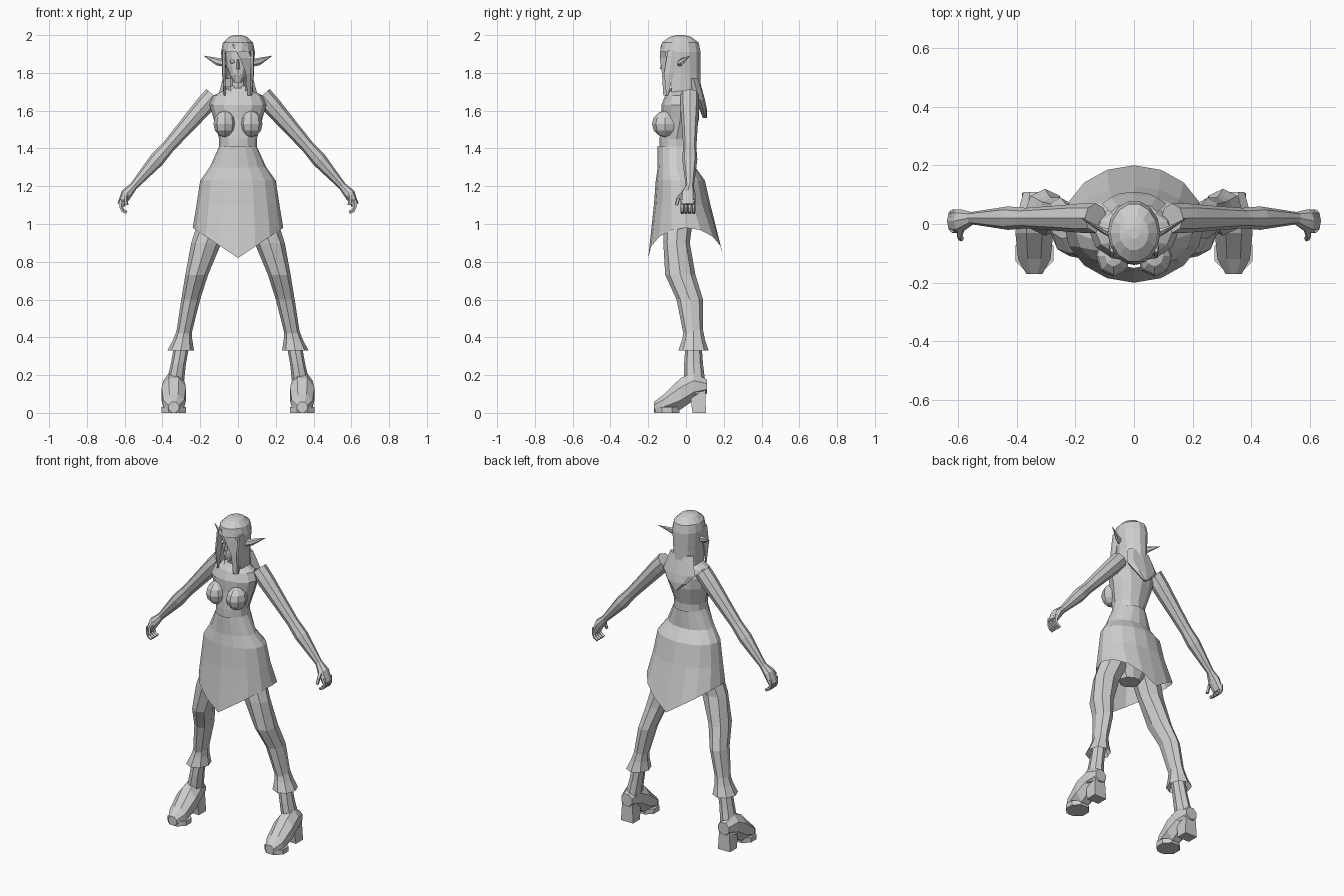
import bpy, bmesh
from math import sin, cos, pi
from mathutils import Vector

default_cube = bpy.data.objects.get("Cube")
if default_cube:
    bpy.data.objects.remove(default_cube)

X, Y, Z = Vector((1, 0, 0)), Vector((0, 1, 0)), Vector((0, 0, 1))
SIDES = {"left": 1, "right": -1}

grey = bpy.data.materials.new("plain_grey")
grey.use_nodes = True
shade = (.62, .62, .62, 1)
grey.diffuse_color = shade
grey.node_tree.nodes["Principled BSDF"].inputs["Base Color"].default_value = shade


def finish(name, bm, side=1):
    """Turn a bmesh into a flat-shaded object, reflected in x when side is -1."""
    for v in bm.verts:
        v.co.x *= side
    bmesh.ops.recalc_face_normals(bm, faces=bm.faces)
    mesh = bpy.data.meshes.new(name)
    bm.to_mesh(mesh)
    bm.free()
    mesh.materials.append(grey)
    obj = bpy.data.objects.new(name, mesh)
    bpy.context.collection.objects.link(obj)


def ring(x=0, y=0, z=0, wide=.01, deep=None):
    """One elliptical cross-section; it is round when only wide is given."""
    return Vector((x, y, z)), wide, wide if deep is None else deep


def loft(rings, sides=8, axes=(X, Y), phase=0, caps=True, adjust=None):
    """Skin the rings in order; axes=None turns each ring square to the path."""
    bm = bmesh.new()
    last = len(rings) - 1
    loops = []
    for i, (centre, wide, deep) in enumerate(rings):
        if axes:
            u, w = axes
        else:
            along = rings[min(i + 1, last)][0] - rings[max(i - 1, 0)][0]
            u, w = Y.cross(along).normalized(), Y
        loop = []
        for k in range(sides):
            angle = 2 * pi * k / sides + phase
            co = centre + u * wide * cos(angle) + w * deep * sin(angle)
            if adjust and i == last:
                adjust(co)
            loop.append(bm.verts.new(co))
        loops.append(loop)
    for low, high in zip(loops, loops[1:]):
        for k in range(sides):
            n = (k + 1) % sides
            bm.faces.new((low[k], low[n], high[n], high[k]))
    if caps:
        bm.faces.new(loops[0][::-1])
        bm.faces.new(loops[-1])
    return bm


def pair(name, rings, **options):
    """Build a left part and its reflection on the right."""
    for word, side in SIDES.items():
        finish(f"{word}_{name}", loft(rings, **options), side)


def blob(centre, size):
    """Make a faceted ellipsoid."""
    bm = bmesh.new()
    bmesh.ops.create_uvsphere(bm, u_segments=8, v_segments=6, radius=1)
    bmesh.ops.scale(bm, vec=size, verts=bm.verts)
    bmesh.ops.translate(bm, vec=centre, verts=bm.verts)
    return bm


# Torso and neck
finish("torso", loft([
    ring(y=-.05, z=1.36, wide=.1, deep=.09),
    ring(y=-.05, z=1.45, wide=.1, deep=.09),
    ring(y=-.03, z=1.56, wide=.13, deep=.1),
    ring(y=-.03, z=1.63, wide=.15, deep=.1),
    ring(y=-.03, z=1.68, wide=.13, deep=.08),
    ring(y=-.03, z=1.72, wide=.05)], sides=12))
finish("neck", loft([
    ring(y=-.03, z=1.7, wide=.04), ring(y=-.03, z=1.8, wide=.04)]))
for word, side in SIDES.items():
    finish(word + "_bust", blob((.07, -.11, 1.53), (.06, .07, .07)), side)


# Skirt, with the hem falling to a point at front and back
def pointed_hem(co):
    co.z -= .16 * (1 - abs(co.x) / .24)


finish("skirt", loft([
    ring(y=-.05, z=1.41, wide=.1),
    ring(y=-.05, z=1.3, wide=.15, deep=.1),
    ring(y=-.03, z=1.23, wide=.2, deep=.13),
    ring(y=-.02, z=1.1, wide=.22, deep=.15),
    ring(z=.98, wide=.24, deep=.2)],
    sides=16, caps=False, adjust=pointed_hem))
finish("pelvis", loft([
    ring(y=-.03, z=1.25, wide=.15, deep=.1),
    ring(y=-.03, z=1.1, wide=.18, deep=.1),
    ring(y=-.04, z=.95, wide=.06)], sides=10))


# Legs, flared cuffs and boots follow one outward-curving line
def leg_ring(z, y, wide, deep):
    return ring(.36 - .17 * z - .06 * z ** 4, y, z, wide, deep)


pair("leg", [
    leg_ring(z=1.05, y=-.04, wide=.09, deep=.08),
    leg_ring(z=.9, y=-.05, wide=.08, deep=.07),
    leg_ring(z=.73, y=-.03, wide=.06, deep=.08),
    leg_ring(z=.6, y=.02, wide=.05, deep=.07),
    leg_ring(z=.4, y=.04, wide=.04, deep=.05)])
pair("cuff", [
    leg_ring(z=.44, y=.04, wide=.04, deep=.05),
    leg_ring(z=.39, y=.04, wide=.05, deep=.06),
    leg_ring(z=.33, y=.04, wide=.07, deep=.08)], caps=False)
pair("boot_shaft", [
    leg_ring(z=.4, y=.04, wide=.04, deep=.04),
    leg_ring(z=.26, y=.04, wide=.04, deep=.05),
    leg_ring(z=.1, y=.05, wide=.05, deep=.06)])
foot = .34
pair("shoe", [
    ring(foot, .11, .14, wide=.04), ring(foot, .04, .14, wide=.06, deep=.08),
    ring(foot, -.03, .1, wide=.07, deep=.09),
    ring(foot, -.12, .05, wide=.06, deep=.05),
    ring(foot, -.17, .03, wide=.03)], axes=(X, Z), phase=pi / 8)
pair("shoe_heel", [
    ring(foot, .07, 0, wide=.06, deep=.05),
    ring(foot, .06, .13, wide=.05, deep=.06)], sides=4, phase=pi / 4)
pair("sole", [
    ring(foot, -.1, 0, wide=.07), ring(foot, -.1, .03, wide=.07)], phase=pi / 8)


# Arms run down one straight slope
def arm_ring(x, wide):
    return ring(x, .02, 1.83 - 1.14 * x, wide)


pair("arm", [
    arm_ring(x=.13, wide=.05), arm_ring(x=.18, wide=.05),
    arm_ring(x=.3, wide=.04), arm_ring(x=.37, wide=.035),
    arm_ring(x=.43, wide=.04), arm_ring(x=.56, wide=.02)], axes=None)
pair("hand", [
    arm_ring(x=.55, wide=.02),
    ring(x=.59, y=.01, z=1.16, wide=.03, deep=.04),
    ring(x=.62, y=.01, z=1.1, wide=.02, deep=.04)], axes=None)
for k, finger in enumerate(("index", "middle", "ring", "little")):
    y = .02 * (k - 1)
    pair(finger + "_finger", [
        ring(.62, y, 1.13), ring(.62, y, 1.09), ring(.61, y, 1.07),
        ring(.59, y, 1.06)], sides=5, axes=None)
pair("thumb", [
    ring(.59, -.01, 1.17, wide=.015), ring(.595, -.04, 1.14),
    ring(.59, -.05, 1.1)], sides=5, axes=None)

# Head and face
finish("head", loft([
    ring(y=-.09, z=1.75, wide=.02), ring(y=-.07, z=1.78, wide=.04, deep=.05),
    ring(y=-.05, z=1.83, wide=.06, deep=.07),
    ring(y=-.04, z=1.92, wide=.07, deep=.08),
    ring(y=-.04, z=1.96, wide=.05)], sides=12))
finish("nose", loft([
    ring(y=-.12, z=1.82, wide=.01, deep=.02),
    ring(y=-.12, z=1.87, wide=.005)], sides=4))
finish("lips", blob((0, -.11, 1.79), (.02, .01, .01)))
for word, side in SIDES.items():
    finish(word + "_eye", blob((.03, -.11, 1.86), (.015, .01, .01)), side)
pair("ear", [
    ring(.06, -.04, 1.85, wide=.02), ring(.11, -.02, 1.86, wide=.02, deep=.01),
    ring(.18, .02, 1.89, wide=.001)], sides=6, axes=None)

# Hair shell, opened in front of the face and underneath
hair = loft([
    ring(y=-.03, z=1.7, wide=.08, deep=.11),
    ring(y=-.03, z=1.8, wide=.08, deep=.11),
    ring(y=-.03, z=1.91, wide=.09, deep=.11),
    ring(y=-.03, z=1.96, wide=.08, deep=.1),
    ring(y=-.03, z=1.99, wide=.05, deep=.06),
    ring(y=-.03, z=2, wide=.02)], sides=14)
opening = []
for face in hair.faces:
    middle = face.calc_center_median()
    underneath = middle.z < 1.72
    over_face = middle.y < -.08 and middle.z < 1.92
    if underneath or over_face:
        opening.append(face)
bmesh.ops.delete(hair, geom=opening, context='FACES')
finish("hair", hair)
finish("back_hair", loft([
    ring(y=.04, z=1.77, wide=.08, deep=.03),
    ring(y=.07, z=1.66, wide=.11, deep=.03),
    ring(y=.09, z=1.61, wide=.07, deep=.02), ring(y=.1, z=1.56)]))
pair("front_lock", [
    ring(.075, -.07, 1.92, deep=.03), ring(.075, -.09, 1.8, deep=.03),
    ring(.07, -.1, 1.68, wide=.005)], sides=6)

# Fringe swept over one side of the face, wrapped round the brow
fringe = bmesh.new()
strands = []
for z, inner, outer in ((1.95, -.03, .04), (1.88, .01, .07),
                        (1.8, .04, .08), (1.68, .05, .07)):
    strands.append([fringe.verts.new((x, 8 * x * x - .14, z))
                    for x in (inner, outer)])
for upper, lower in zip(strands, strands[1:]):
    fringe.faces.new(upper + lower[::-1])
finish("fringe", fringe)

# Pointed collar at the throat
pair("collar", [
    ring(.02, -.09, 1.66), ring(.03, -.07, 1.7, wide=.02),
    ring(.035, -.05, 1.73, wide=.02)], sides=5)
